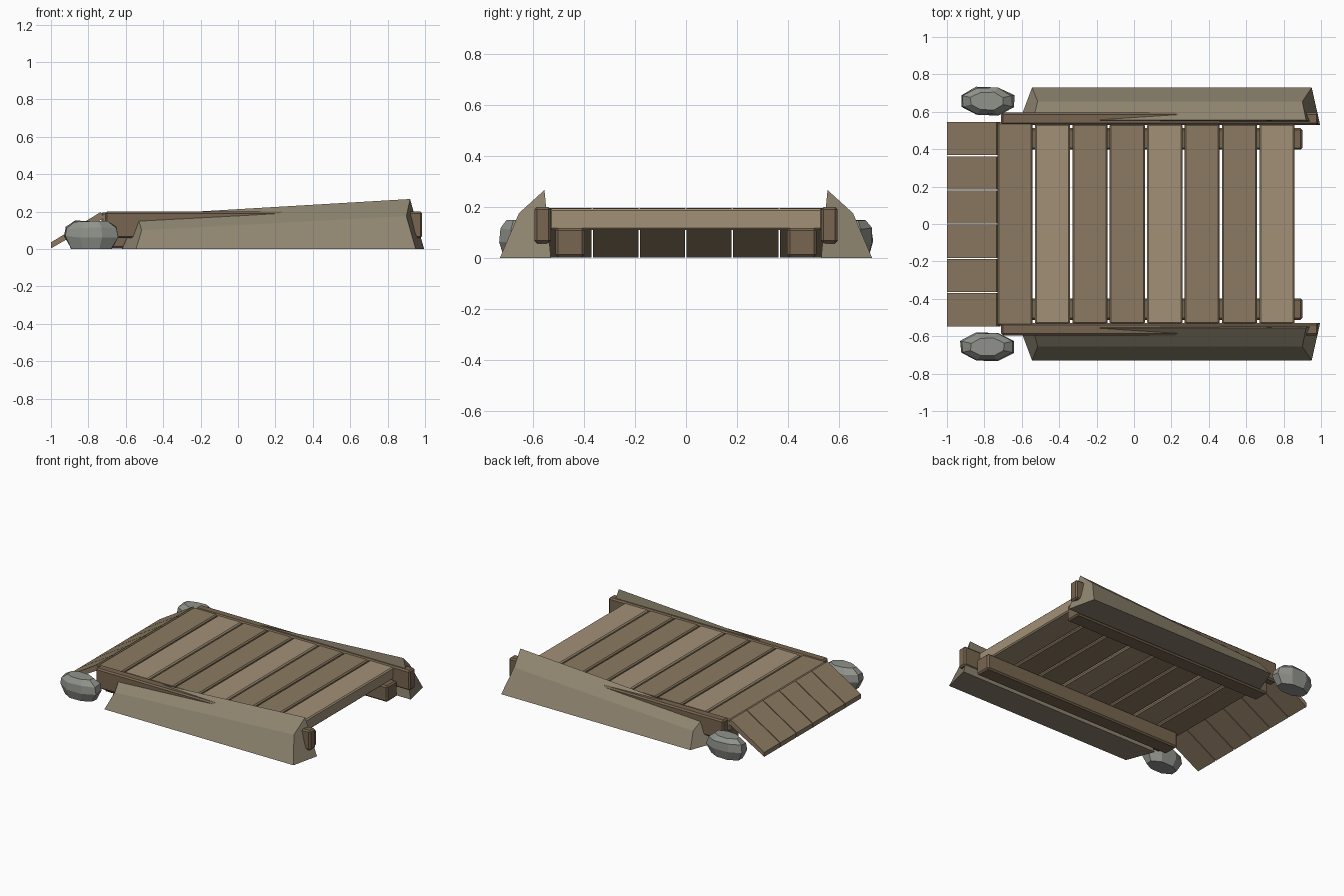
import bpy, bmesh, math, random

if "Cube" in bpy.data.objects:
    bpy.data.objects.remove(bpy.data.objects["Cube"])

random.seed(4)


def material(name, rgb):
    m = bpy.data.materials.new(name)
    m.diffuse_color = (*rgb, 1)
    m.use_nodes = True
    m.node_tree.nodes["Principled BSDF"].inputs["Base Color"].default_value = m.diffuse_color
    return m


LIGHT = material("light_wood", (0.36, 0.28, 0.18))
MID = material("mid_wood", (0.26, 0.195, 0.12))
DARK = material("dark_wood", (0.185, 0.13, 0.08))
EARTH = material("earth", (0.27, 0.23, 0.16))
STONE = material("stone", (0.28, 0.29, 0.26))


def mesh_object(name, verts, faces, mat, bevel=0):
    me = bpy.data.meshes.new(name)
    me.from_pydata(verts, [], faces)
    bm = bmesh.new()
    bm.from_mesh(me)
    bmesh.ops.recalc_face_normals(bm, faces=bm.faces)
    bm.to_mesh(me)
    bm.free()
    me.materials.append(mat)
    ob = bpy.data.objects.new(name, me)
    bpy.context.collection.objects.link(ob)
    if bevel:
        mod = ob.modifiers.new("edge_wear", "BEVEL")
        mod.width, mod.segments = bevel, 1
    return ob


def loft(name, rings, mat, bevel=0):
    """Skin a stack of equal-sized rings and cap both ends."""
    n = len(rings[0])
    verts = [p for r in rings for p in r]
    faces = [(k * n + i, k * n + (i + 1) % n, (k + 1) * n + (i + 1) % n, (k + 1) * n + i)
             for k in range(len(rings) - 1) for i in range(n)]
    faces += [tuple(range(n)), tuple(range(len(verts) - n, len(verts)))]
    return mesh_object(name, verts, faces, mat, bevel)


def box(name, x, y, z, mat, bevel=0.008):
    rings = [[(px, y[0], z[0]), (px, y[1], z[0]), (px, y[1], z[1]), (px, y[0], z[1])] for px in x]
    return loft(name, rings, mat, bevel)


# Deck planks
for i in range(8):
    x0 = -0.73 + 0.2 * i
    half = 0.543 if i == 0 else 0.535
    box(f"deck_plank_{i + 1}", (x0, x0 + 0.188), (-half, half), (0.11, 0.195),
        LIGHT if i % 3 == 1 else MID)

# Sloping entry ramp boards
ramp = [(-1, 0.003), (-1, 0.035), (-0.735, 0.197), (-0.715, 0.166)]
for i in range(6):
    y0 = -0.547 + 0.183 * i
    rings = [[(x, y, z) for x, z in ramp] for y in (y0, y0 + 0.177)]
    loft(f"ramp_board_{i + 1}", rings, MID)

for side, s in (("front", -1), ("back", 1)):
    # Bearers under the deck and rails along its edges
    box(f"{side}_bearer", (-0.70, 0.90), (s * 0.397, s * 0.512), (0.003, 0.118), DARK, 0.01)
    box(f"{side}_rail", (-0.71, 0.985), (s * 0.53, s * 0.595), (0.058, 0.2), DARK, 0.01)

    # Earth bank, rising towards the far end
    low = [(-0.62, 0.53, 0), (-0.54, 0.555, 0.181), (-0.515, 0.655, 0.1), (-0.545, 0.73, 0)]
    high = [(0.995, 0.53, 0), (0.92, 0.555, 0.267), (0.90, 0.655, 0.176), (0.95, 0.73, 0)]
    loft(f"{side}_earth_bank", [[(x, s * y, z) for x, y, z in r] for r in (low, high)], EARTH)

    # Faceted boulder beside the ramp
    rings = []
    for z, k in ((0, 0.77), (0.065, 1.0), (0.115, 0.93), (0.15, 0.62)):
        ring = []
        for i in range(8):
            a = math.tau * (i + 0.5) / 8
            r = k * random.uniform(0.98, 1.06)
            ring.append((-0.785 + 0.15 * r * math.cos(a), s * (0.657 + 0.08 * r * math.sin(a)),
                         z + (random.uniform(-0.006, 0.006) if z else 0)))
        rings.append(ring)
    loft(f"{side}_boulder", rings, STONE)
